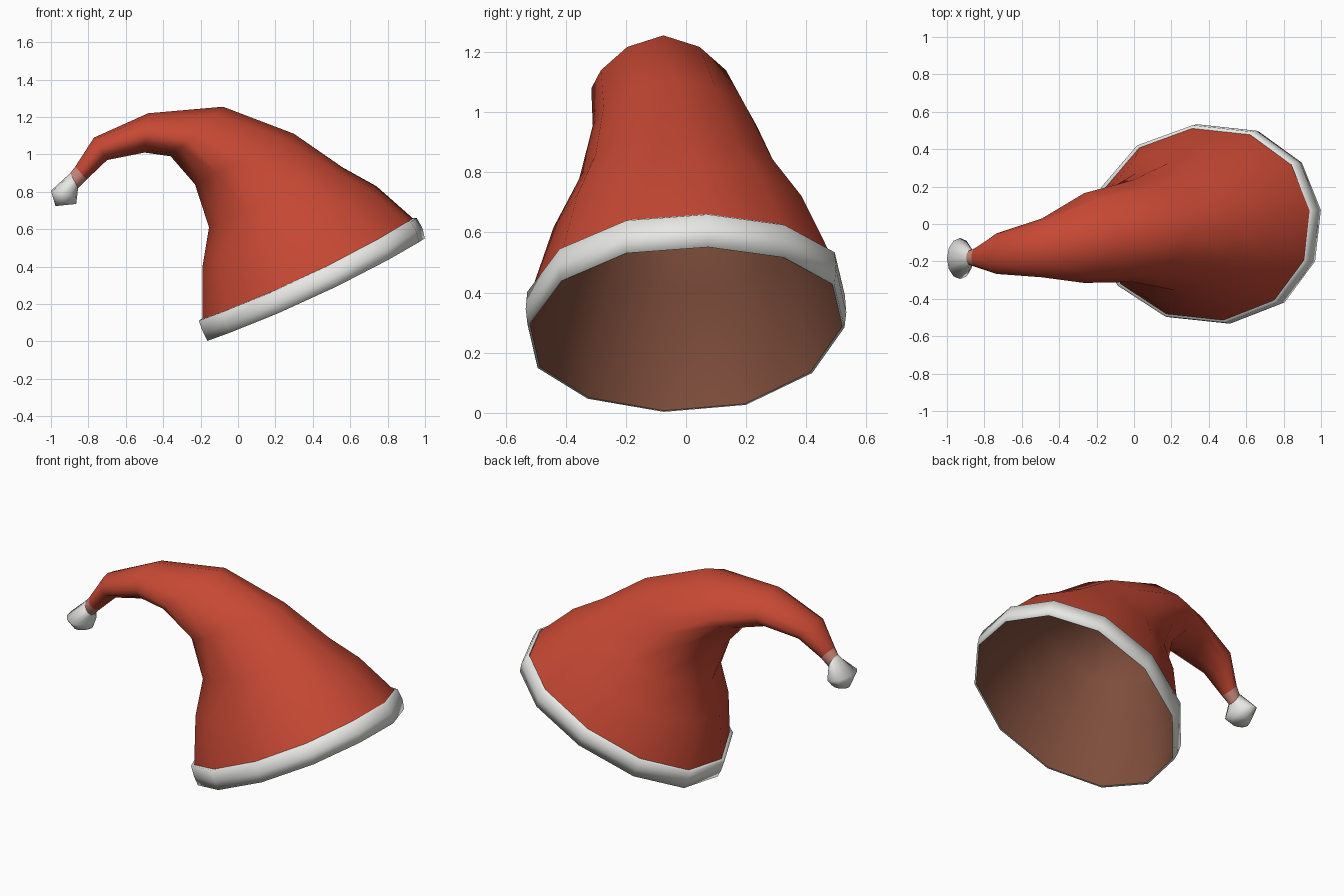
import bpy, bmesh, math

if "Cube" in bpy.data.objects:
    bpy.data.objects.remove(bpy.data.objects["Cube"])

SIDES = 12


def material(name, rgb):
    m = bpy.data.materials.new(name)
    m.diffuse_color = (*rgb, 1)
    m.use_nodes = True
    m.node_tree.nodes["Principled BSDF"].inputs["Base Color"].default_value = m.diffuse_color
    return m


RED = material("red felt", (0.57, 0.065, 0.034))
WHITE = material("white fur", (0.80, 0.80, 0.78))
BROWN = material("brown lining", (0.21, 0.075, 0.045))
PINK = material("pink blend", (0.62, 0.25, 0.20))


def loft(name, rings, mat, flip=False, cap=False, angle=80):
    """Skin oval rings: inner-curve x,z / outer-curve x,z / y range / side tilt / skew / twist."""
    bm = bmesh.new()
    loops = []
    for px, pz, qx, qz, y0, y1, tilt, skew, twist in rings:
        loop = []
        for i in range(SIDES):
            a = math.radians(twist) + i * math.tau / SIDES
            k = math.cos(math.radians(twist))
            c, s = math.cos(a) / k, math.sin(a) / k
            s = max(-1, min(1, s))
            c += skew * s * s * (1 + c)
            loop.append(bm.verts.new((
                (px + qx) / 2 + c * (qx - px) / 2,
                (y0 + y1) / 2 + s * (y1 - y0) / 2,
                (pz + qz) / 2 + c * (qz - pz) / 2 + tilt * s * abs(s))))
        loops.append(loop)
    for lo, hi in zip(loops, loops[1:]):
        for i in range(SIDES):
            j = (i + 1) % SIDES
            bm.faces.new((lo[i], lo[j], hi[j], hi[i]))
    if cap:
        bm.faces.new(loops[-1])
    if flip:
        bmesh.ops.reverse_faces(bm, faces=bm.faces[:])
    me = bpy.data.meshes.new(name)
    bm.to_mesh(me)
    bm.free()
    me.materials.append(mat)
    ob = bpy.data.objects.new(name, me)
    bpy.context.collection.objects.link(ob)
    bpy.ops.object.select_all(action='DESELECT')
    ob.select_set(True)
    bpy.context.view_layer.objects.active = ob
    bpy.ops.object.shade_smooth_by_angle(angle=math.radians(angle))
    return ob


# Drooping cone, from brim to tip
cone = [
    (-0.19, 0.112, 0.94, 0.652, -0.515, 0.515, 0.03, 0.04, 8),
    (-0.19, 0.40, 0.74, 0.83, -0.44, 0.42, 0.02, 0.0, 6),
    (-0.155, 0.61, 0.56, 0.93, -0.355, 0.325, 0.0, 0.0, 3),
    (-0.23, 0.84, 0.30, 1.11, -0.31, 0.235, 0.0, -0.15, 0),
    (-0.36, 0.99, -0.08, 1.255, -0.315, 0.165, 0.0, -0.33, 0),
    (-0.50, 1.01, -0.48, 1.22, -0.285, 0.03, 0.0, -0.10, 0),
    (-0.70, 0.97, -0.77, 1.09, -0.267, -0.05, 0.0, 0.0, 0),
    (-0.81, 0.865, -0.87, 0.935, -0.232, -0.125, 0.0, 0.0, 0),
]
loft("hat_cone", cone, RED)

# Blended collar at the tip
tip = (-0.855, 0.82, -0.897, 0.90, -0.22, -0.14, 0.0, 0.0, 0)
loft("tip_collar", [cone[-1], tip], PINK)

# Pompom
loft("pompom", [tip,
                (-0.86, 0.775, -1.0, 0.806, -0.295, -0.075, 0.0, 0.0, 0),
                (-0.865, 0.735, -0.976, 0.724, -0.235, -0.13, 0.0, 0.0, 0)],
     WHITE, cap=True)

# Fur brim band, from inner lip round to the top
S = (0.035, 0.045, 8)
lip = (-0.152, 0.008, 0.987, 0.55, -0.519, 0.519, *S)
loft("fur_brim", [lip,
                  (-0.163, 0.004, 0.998, 0.55, -0.527, 0.527, *S),
                  (-0.187, 0.05, 0.985, 0.605, -0.533, 0.533, *S),
                  (-0.210, 0.112, 0.955, 0.658, -0.528, 0.528, *S),
                  (-0.185, 0.122, 0.938, 0.66, -0.51, 0.51, *S)],
     WHITE, angle=180)


# Lining, just inside the cone
def inset(r, k=0.975):
    out = []
    for a, b in ((r[0], r[2]), (r[1], r[3]), (r[4], r[5])):
        m = (a + b) / 2
        out.append((m + (a - m) * k, m + (b - m) * k))
    (px, qx), (pz, qz), (y0, y1) = out
    return (px, pz, qx, qz, y0, y1, *r[6:])


loft("lining", [lip] + [inset(r) for r in cone[:7]], BROWN, flip=True, cap=True)
